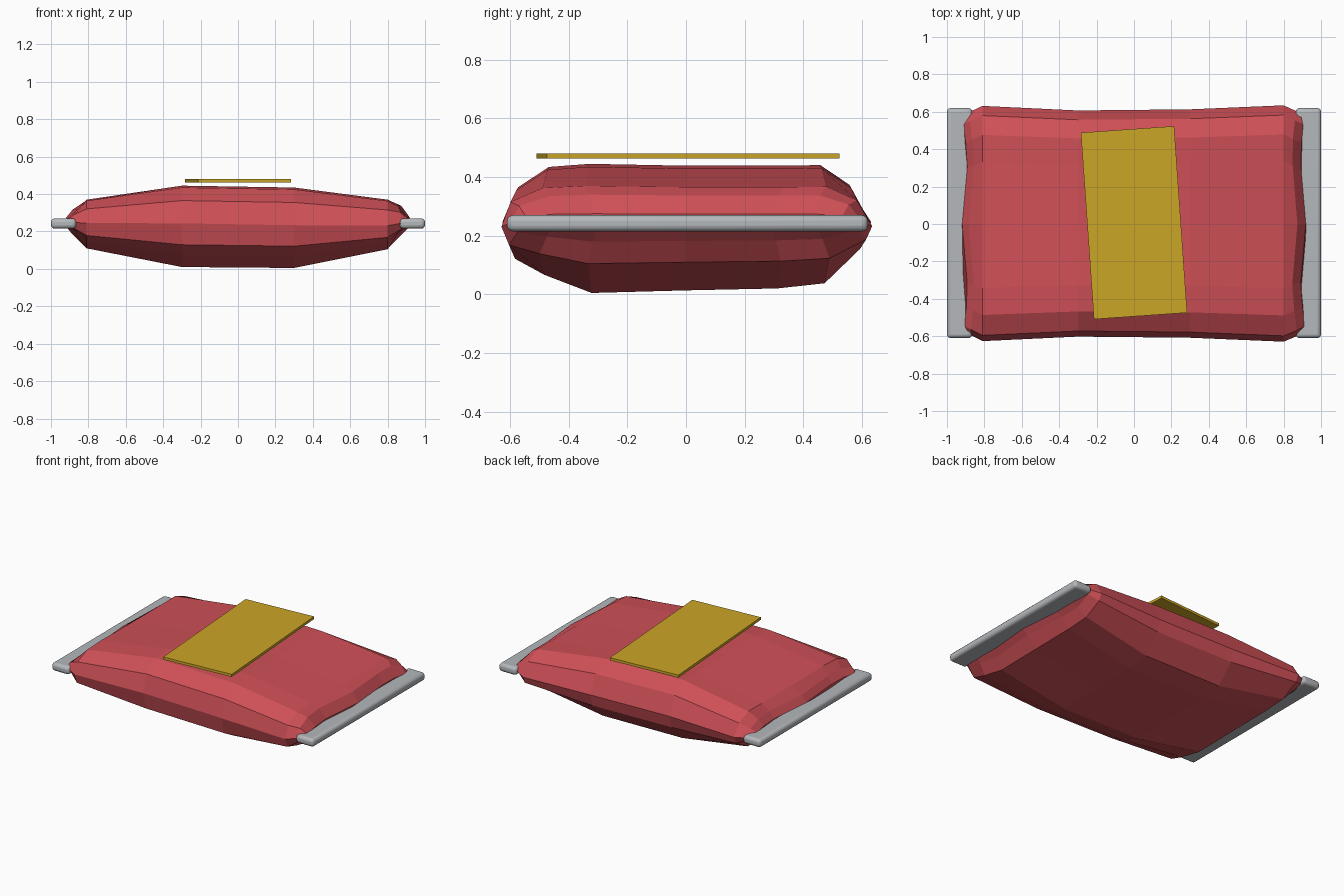
import bpy, bmesh, math
from mathutils import Matrix

cube = bpy.data.objects.get("Cube")
if cube:
    bpy.data.objects.remove(cube, do_unlink=True)


def material(name, color):
    m = bpy.data.materials.new(name)
    m.use_nodes = True
    m.diffuse_color = (*color, 1)
    m.node_tree.nodes["Principled BSDF"].inputs["Base Color"].default_value = (*color, 1)
    return m


red = material("bag red", (0.62, 0.08, 0.095))
grey = material("seal grey", (0.46, 0.48, 0.50))
gold = material("label gold", (0.60, 0.38, 0.02))


def finish(name, bm, mat):
    bmesh.ops.recalc_face_normals(bm, faces=bm.faces)
    mesh = bpy.data.meshes.new(name)
    bm.to_mesh(mesh)
    bm.free()
    mesh.materials.append(mat)
    obj = bpy.data.objects.new(name, mesh)
    bpy.context.collection.objects.link(obj)
    return obj


def box(name, size, center, mat, angle=0):
    bm = bmesh.new()
    bmesh.ops.create_cube(bm, size=1, matrix=Matrix.Diagonal((*size, 1)))
    obj = finish(name, bm, mat)
    obj.location = center
    obj.rotation_euler.z = angle
    return obj


# Pillow bag: one puffy outline, (y, height from the seam as a fraction)
outline = [(-0.47, 0.95), (-0.33, 1), (0, 0.97), (0.32, 0.97), (0.46, 0.98),
           (0.56, 0.66), (0.61, 0.05), (0.59, -0.32), (0.47, -0.85),
           (0.31, -0.93), (0, -0.96), (-0.32, -1), (-0.48, -0.72),
           (-0.58, -0.47), (-0.605, 0.04), (-0.575, 0.62)]

# Sections along the bag: x, seam height, rise, drop, width factor
sections = [(-0.905, 0.25, 0.025, 0.025, 0.95),
            (-0.87, 0.245, 0.075, 0.065, 0.98),
            (-0.81, 0.24, 0.13, 0.13, 1.035),
            (-0.30, 0.235, 0.21, 0.225, 0.995),
            (0.30, 0.225, 0.21, 0.22, 1.005),
            (0.80, 0.225, 0.145, 0.12, 1.04),
            (0.86, 0.24, 0.10, 0.06, 0.99),
            (0.905, 0.25, 0.025, 0.025, 0.95)]

bm = bmesh.new()
rings = []
for x, seam, rise, drop, width in sections:
    ring = []
    for y, t in outline:
        # The short ends are gently wavy
        wave = 0.014 * math.sin(9 * y + 1.5 * x) if abs(x) > 0.85 else 0
        z = seam + t * (rise if t > 0 else drop)
        ring.append(bm.verts.new((x + wave, y * width, z)))
    rings.append(ring)
n = len(outline)
for a, b in zip(rings, rings[1:]):
    for i in range(n):
        j = (i + 1) % n
        bm.faces.new((a[i], a[j], b[j], b[i]))
for ring in (rings[0], rings[-1]):
    bm.faces.new(ring)
finish("bag_body", bm, red)

# Rounded seal strips across both ends
for side, name in ((-1, "right_seal"), (1, "left_seal")):
    strip = box(name, (0.135, 1.23, 0.055), (side * 0.9325, 0.005, 0.2425), grey)
    bevel = strip.modifiers.new("rounding", "BEVEL")
    bevel.width = 0.02
    bevel.segments = 3
    bpy.ops.object.select_all(action="DESELECT")
    strip.select_set(True)
    bpy.context.view_layer.objects.active = strip
    bpy.ops.object.shade_smooth_by_angle(angle=math.radians(40))

# Label panel hovering just over the top
box("front_label", (0.5, 1.0, 0.018), (0, 0.007, 0.472), gold, math.radians(4))
